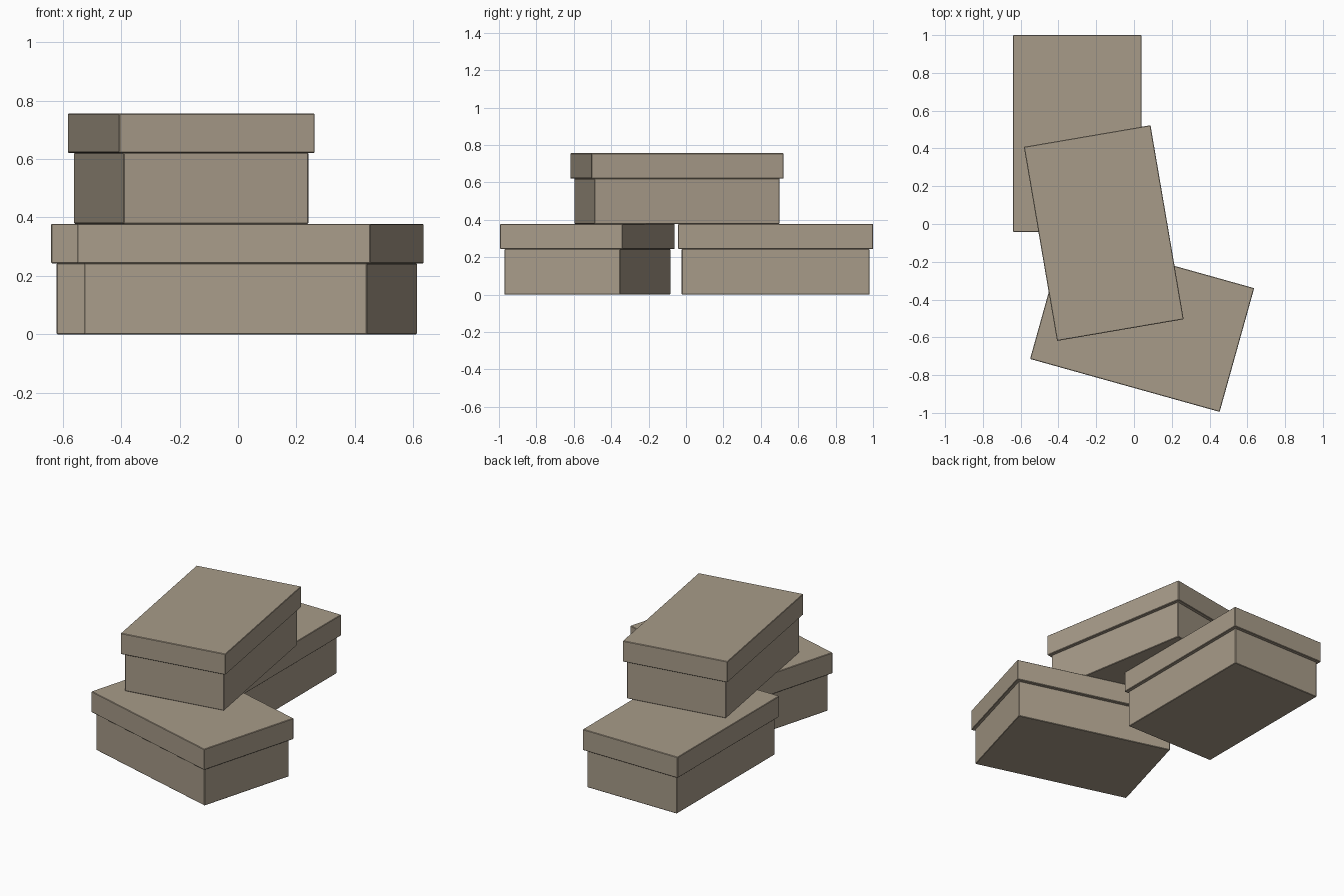
import bpy, bmesh, math
from mathutils import Matrix

if "Cube" in bpy.data.objects:
    bpy.data.objects.remove(bpy.data.objects["Cube"])

LENGTH, WIDTH = 1.042, 0.68      # lid footprint
BODY_H, LID_H = 0.243, 0.135
INSET = 0.019                    # body is slightly narrower than its lid

card = bpy.data.materials.new("tan cardboard")
card.diffuse_color = (0.39, 0.33, 0.25, 1)
card.use_nodes = True
card.node_tree.nodes["Principled BSDF"].inputs["Base Color"].default_value = card.diffuse_color


def block(name, size, centre, angle):
    """Box with tiny softened edges, turned about z."""
    bm = bmesh.new()
    bmesh.ops.create_cube(bm, size=1, matrix=Matrix.Diagonal((*size, 1)))
    mesh = bpy.data.meshes.new(name)
    bm.to_mesh(mesh)
    bm.free()
    mesh.materials.append(card)
    ob = bpy.data.objects.new(name, mesh)
    ob.location = centre
    ob.rotation_euler.z = math.radians(angle)
    bpy.context.collection.objects.link(ob)
    bevel = ob.modifiers.new("soft edges", 'BEVEL')
    bevel.width = 0.003
    bevel.segments = 1
    return ob


def shoe_box(name, x, y, z, angle):
    """Lidded box, long side along y before turning."""
    block(name + "_body", (WIDTH - 2 * INSET, LENGTH - 2 * INSET, BODY_H),
          (x, y, z + BODY_H / 2), angle)
    block(name + "_lid", (WIDTH, LENGTH, LID_H),
          (x, y, z + BODY_H + LID_H / 2), angle)


# Two boxes on the ground, one resting across them
shoe_box("back_box", -0.30, 0.479, 0, 0)
shoe_box("front_box", 0.043, -0.527, 0, 74.4)
shoe_box("top_box", -0.160, -0.048, BODY_H + LID_H, 9.7)
